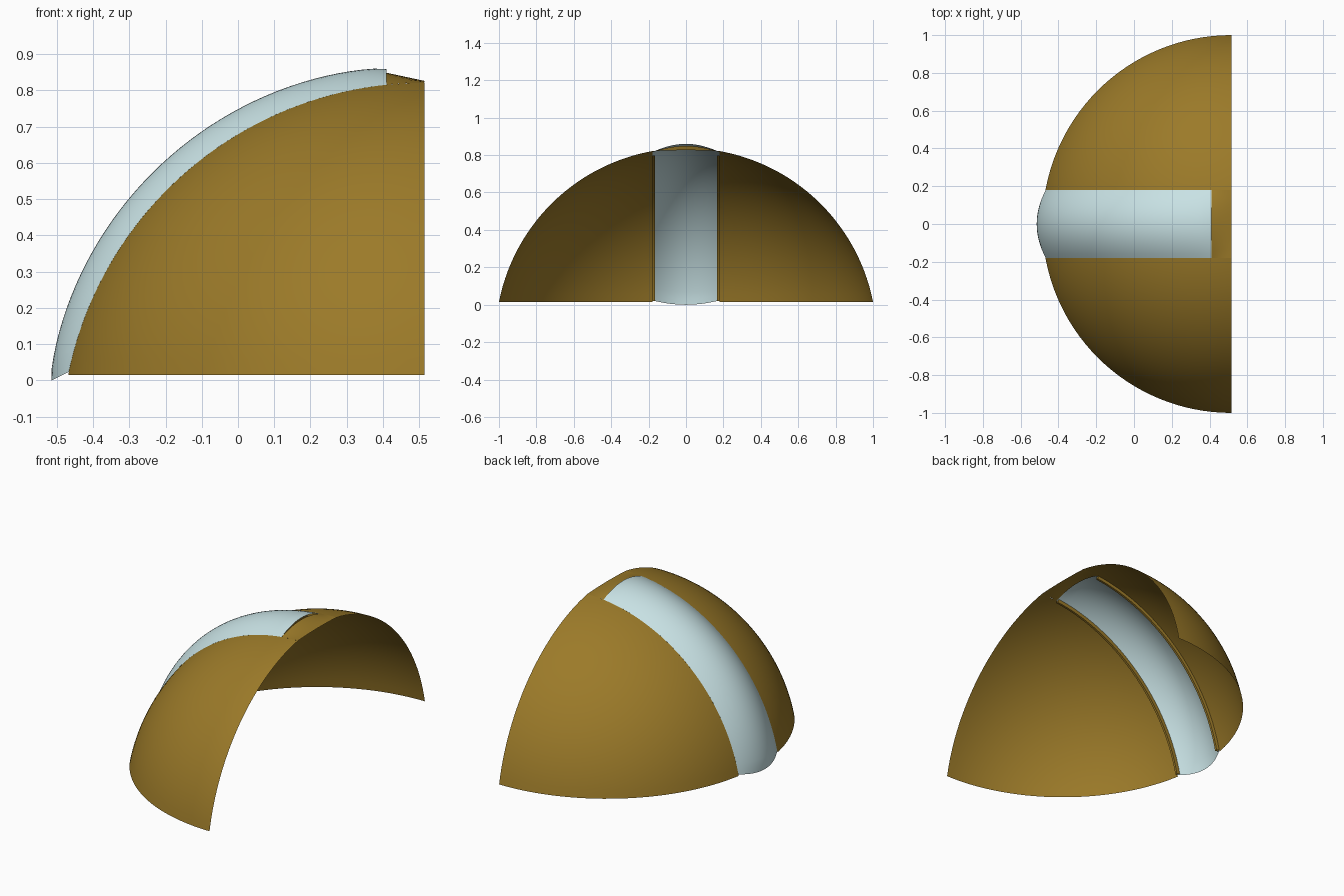
import bpy, bmesh, math

if "Cube" in bpy.data.objects:
    bpy.data.objects.remove(bpy.data.objects["Cube"])

CX, CZ, BASE = 0.515, -0.182, 0.015      # dome axis, sphere centre height, rim height
R = math.hypot(1.0, BASE - CZ)           # sphere radius (rim radius is 1)
W = 0.18                                 # half width of the slot
END = 0.41                               # x where the shutter ends
EDGE = math.sqrt(R * R - W * W)          # slot edge radius in its own plane


def material(name, rgb):
    m = bpy.data.materials.new(name)
    m.diffuse_color = (*rgb, 1)
    m.use_nodes = True
    m.node_tree.nodes["Principled BSDF"].inputs["Base Color"].default_value = m.diffuse_color
    return m


ochre = material("ochre", (0.33, 0.195, 0.022))
pale = material("pale blue grey", (0.58, 0.76, 0.78))


def grid_object(name, rows, mat, mirror=False):
    """Skin a grid of points; optionally cut at the slot and mirror over y."""
    bm = bmesh.new()
    vs = [[bm.verts.new(p) for p in row] for row in rows]
    for a, b in zip(vs, vs[1:]):
        for i in range(len(a) - 1):
            bm.faces.new((a[i], a[i + 1], b[i + 1], b[i]))
    if name == "dome_shell":
        bmesh.ops.bisect_plane(bm, geom=bm.verts[:] + bm.edges[:] + bm.faces[:],
                               plane_co=(0, W, 0), plane_no=(0, 1, 0), clear_inner=True)
    bmesh.ops.remove_doubles(bm, verts=bm.verts, dist=1e-5)
    bmesh.ops.recalc_face_normals(bm, faces=bm.faces)
    # make all sheets face away from the sphere centre
    if sum(f.normal.dot(f.calc_center_median() - CENTRE) for f in bm.faces) < 0:
        bmesh.ops.reverse_faces(bm, faces=bm.faces)
    me = bpy.data.meshes.new(name)
    bm.to_mesh(me)
    bm.free()
    me.materials.append(mat)
    ob = bpy.data.objects.new(name, me)
    bpy.context.collection.objects.link(ob)
    if mirror:
        ob.modifiers.new("mirror", 'MIRROR').use_axis = (False, True, False)
    bpy.context.view_layer.objects.active = ob
    ob.select_set(True)
    bpy.ops.object.shade_smooth_by_angle(angle=math.radians(35))
    ob.select_set(False)
    return ob


from mathutils import Vector
CENTRE = Vector((CX, 0, CZ))


def polar(r, th, y):
    return (CX - r * math.sin(th), y, CZ + r * math.cos(th))


# Half dome: one quarter of the spherical cap, mirrored across the slot
rim = math.acos((BASE - CZ) / R)
rows = []
for i in range(33):
    th = 0.001 + (rim - 0.001) * i / 32
    r, z = R * math.sin(th), CZ + R * math.cos(th)
    rows.append([(CX - r * math.sin(a), r * math.cos(a), z)
                 for a in [math.pi / 2 * j / 32 for j in range(33)]])
grid_object("dome_shell", rows, ochre, mirror=True)


# Arched shutter over the slot
def crown(t):
    return 1.046 + 0.019 * math.sqrt(max(0, math.sin(math.pi * t)))


def shutter_point(t, s, drop=0.0):
    r = EDGE + (crown(t) - EDGE) * (1 - s * s) - drop
    th0 = math.asin((CX - END) / r)
    th1 = math.radians(80.0 - 1.8 * s * s)
    return polar(r, th0 + (th1 - th0) * t, W * s)


N = 40
S = [-1 + k / 8 for k in range(17)]
grid_object("shutter", [[shutter_point(i / N, s) for s in S] for i in range(N + 1)], pale)

# Lip along each side of the slot, reaching inwards under the shutter
th0, th1 = math.asin((CX - END) / EDGE), math.radians(78.2)
rows = []
for i in range(N + 1):
    th = th0 + (th1 - th0) * i / N
    rows.append([polar(EDGE, th, W), polar(EDGE - 0.018, th, W - 0.002),
                 polar(EDGE - 0.018, th, W - 0.015), polar(EDGE + 0.004, th, W - 0.015)])
grid_object("slot_lip", rows, ochre, mirror=True)

# Crown panel joining the arched shutter end to the flat top edge of the dome
top = math.sqrt(R * R - W * W) + CZ
arch = [shutter_point(0, s, 0.010 * (1 - s * s)) for s in S]
rows = []
for k in range(7):
    f = k / 6
    row = []
    for s, p in zip(S, arch):
        x = END + (CX - END) * f
        side = math.sqrt(R * R - W * W - (CX - x) ** 2) + CZ   # dome edge height
        flat = p[2] * (1 - f) + (top + 0.005 * (1 - s * s)) * f
        row.append((x, W * s, side if abs(s) == 1 else flat))
    rows.append(row)
grid_object("crown_panel", rows, ochre)
